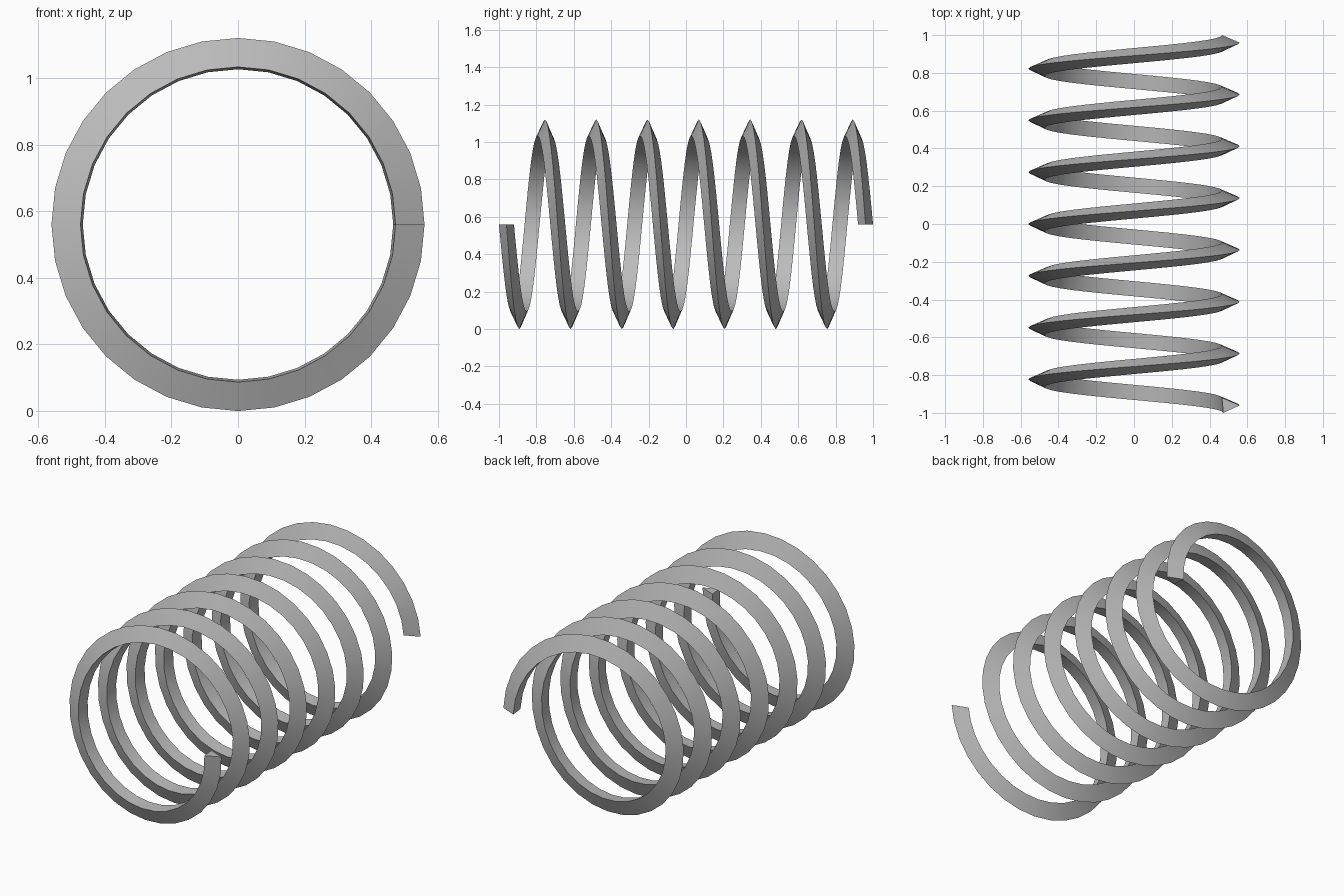
import bpy, bmesh, math

cube = bpy.data.objects.get("Cube")
if cube:
    bpy.data.objects.remove(cube, do_unlink=True)

TURNS, STEPS = 7, 32
OUTER = 0.56
HALF_RUN = 0.96                       # sharp ridge travels from -HALF_RUN to HALF_RUN
PROFILE = [(OUTER, 0), (0.466, 0.04), (0.473, -0.04)]   # (radius, offset along y)

# Grey steel
steel = bpy.data.materials.new("grey_steel")
steel.use_nodes = True
grey = (0.5, 0.5, 0.5, 1)
steel.diffuse_color = grey
steel.node_tree.nodes["Principled BSDF"].inputs["Base Color"].default_value = grey

# Triangular wire swept along a helix around the y axis
bm = bmesh.new()
rings = []
count = TURNS * STEPS
for i in range(count + 1):
    angle = -2 * math.pi * i / STEPS
    y = HALF_RUN * (2 * i / count - 1)
    rings.append([bm.verts.new((r * math.cos(angle), y + dy, OUTER + r * math.sin(angle)))
                  for r, dy in PROFILE])
for a, b in zip(rings, rings[1:]):
    for k in range(3):
        n = (k + 1) % 3
        bm.faces.new((a[k], a[n], b[n], b[k]))

# Flat end caps
bm.faces.new(rings[0])
bm.faces.new(rings[-1])
bmesh.ops.recalc_face_normals(bm, faces=bm.faces)

mesh = bpy.data.meshes.new("coil_spring")
bm.to_mesh(mesh)
bm.free()
mesh.materials.append(steel)
spring = bpy.data.objects.new("coil_spring", mesh)
bpy.context.collection.objects.link(spring)

# Smooth along the coil, sharp at the ridges
bpy.context.view_layer.objects.active = spring
spring.select_set(True)
bpy.ops.object.shade_smooth_by_angle(angle=math.radians(30))
